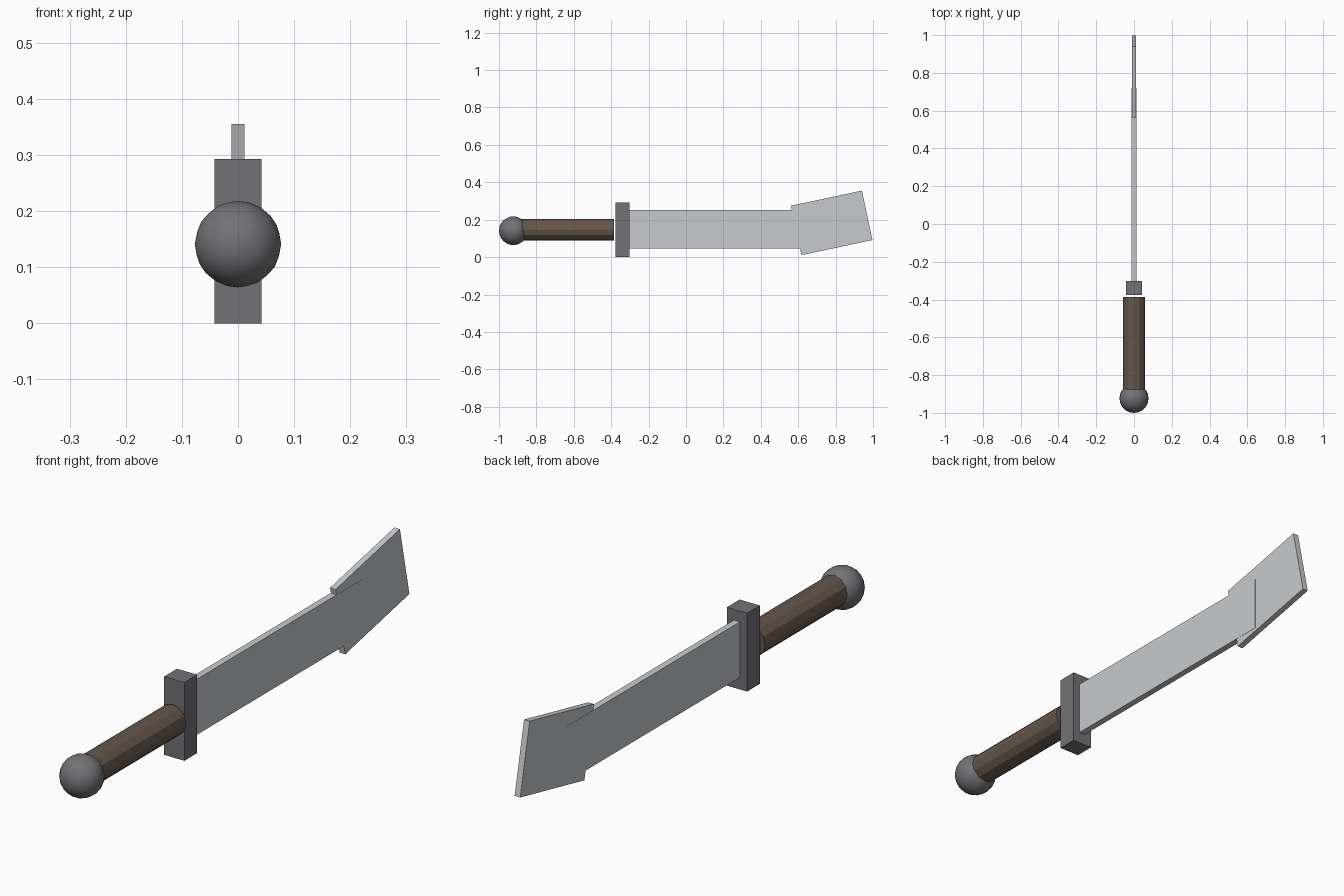
import bpy, math

if "Cube" in bpy.data.objects:
    bpy.data.objects.remove(bpy.data.objects["Cube"])


def paint(obj, name, rgb):
    mat = bpy.data.materials.get(name) or bpy.data.materials.new(name)
    mat.diffuse_color = (*rgb, 1)
    mat.use_nodes = True
    mat.node_tree.nodes["Principled BSDF"].inputs["Base Color"].default_value = mat.diffuse_color
    obj.data.materials.append(mat)


def box(name, center, size, tilt=0):
    bpy.ops.mesh.primitive_cube_add(size=1, location=center, rotation=(tilt, 0, 0))
    obj = bpy.context.object
    obj.name = name
    obj.scale = size
    return obj


STEEL = ("steel", (0.58, 0.59, 0.61))
IRON = ("iron", (0.17, 0.17, 0.18))

# Blade: straight body and a slightly thinner, upturned wide tip
blade = box("blade", (0, 0.195, 0.149), (0.025, 1.05, 0.208))
paint(blade, *STEEL)
tip = box("blade_tip", (0, 0.779, 0.183), (0.0232, 0.388, 0.270), math.radians(12))
paint(tip, *STEEL)

# Cross guard
guard = box("guard", (0, -0.339, 0.1465), (0.084, 0.076, 0.293))
paint(guard, *IRON)

# Faceted wooden grip, stopping just short of the guard
bpy.ops.mesh.primitive_cylinder_add(vertices=12, radius=0.057, depth=0.532,
                                    location=(0, -0.652, 0.146),
                                    rotation=(math.pi / 2, 0, 0))
grip = bpy.context.object
grip.name = "grip"
paint(grip, "wood", (0.13, 0.095, 0.07))

# Round pommel
bpy.ops.mesh.primitive_ico_sphere_add(subdivisions=3, radius=0.077,
                                      location=(0, -0.923, 0.141))
pommel = bpy.context.object
pommel.name = "pommel"
bpy.ops.object.shade_smooth()
paint(pommel, *IRON)
